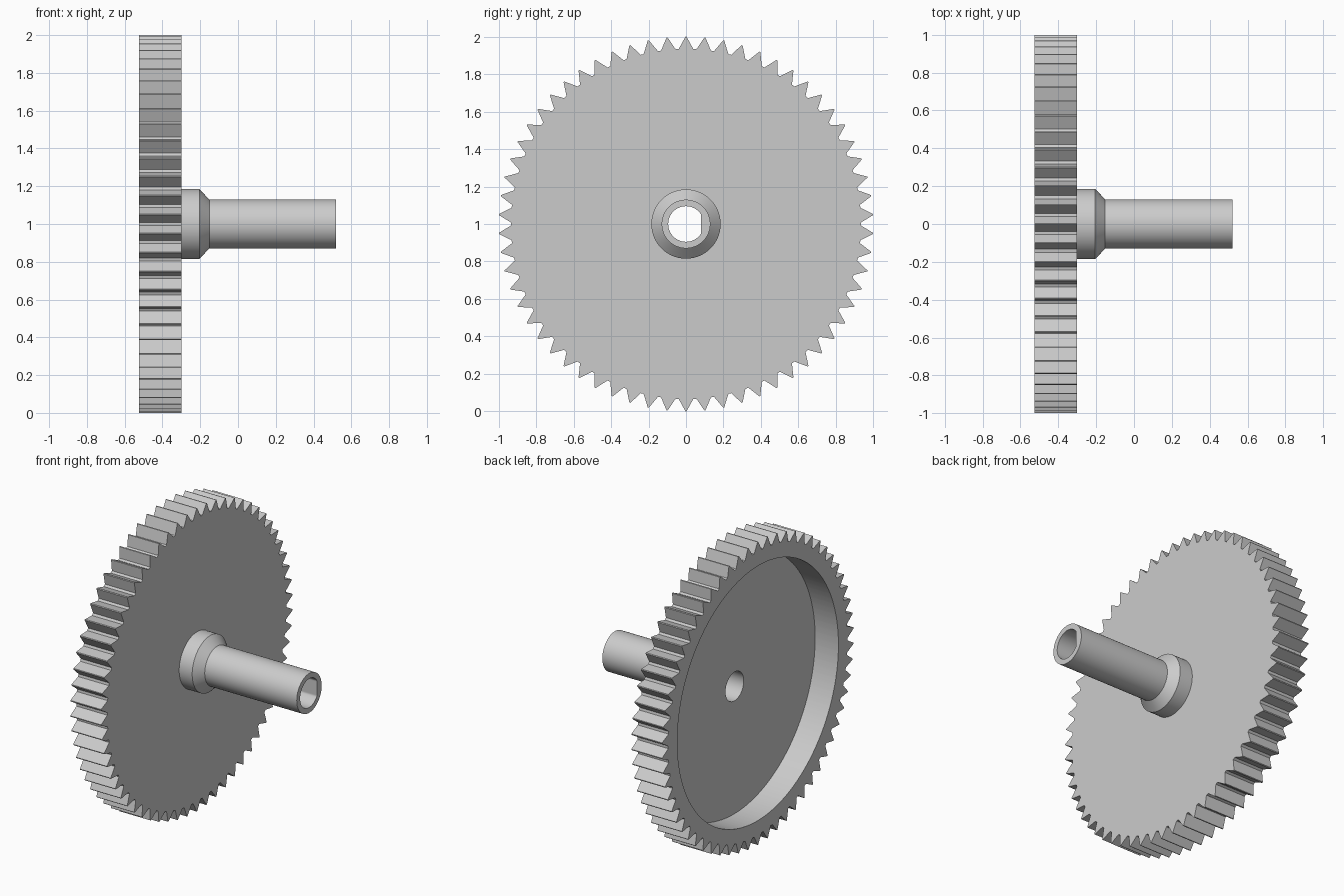
import bpy, bmesh, math

old = bpy.data.objects.get("Cube")
if old:
    bpy.data.objects.remove(old, do_unlink=True)

TEETH = 62
AXIS_Z = 1.0
BACK, FRONT, FLOOR, TIP_END = -0.525, -0.30, -0.355, 0.52
BORE, FLAT = 0.095, 0.08

grey = bpy.data.materials.new("plain grey")
grey.use_nodes = True
grey.diffuse_color = (0.6, 0.6, 0.6, 1)
grey.node_tree.nodes["Principled BSDF"].inputs["Base Color"].default_value = (0.6, 0.6, 0.6, 1)


def circle(r, angles, flat=None):
    """Loop of (y, z) points, optionally cut flat on the +y side."""
    limit = r if flat is None else flat
    return [(min(r * math.cos(a), limit), r * math.sin(a)) for a in angles]


def loft(name, rings):
    """Closed skin through (x, loop) rings that run around the x axis."""
    bm = bmesh.new()
    loops = [[bm.verts.new((x, y, AXIS_Z + z)) for y, z in loop] for x, loop in rings]
    for i, a in enumerate(loops):
        b = loops[(i + 1) % len(loops)]
        for j in range(len(a)):
            k = (j + 1) % len(a)
            bm.faces.new((a[j], a[k], b[k], b[j]))
    bmesh.ops.recalc_face_normals(bm, faces=bm.faces)
    mesh = bpy.data.meshes.new(name)
    bm.to_mesh(mesh)
    bm.free()
    mesh.materials.append(grey)
    obj = bpy.data.objects.new(name, mesh)
    bpy.context.collection.objects.link(obj)
    bpy.ops.object.select_all(action='DESELECT')
    obj.select_set(True)
    bpy.context.view_layer.objects.active = obj
    bpy.ops.object.shade_smooth_by_angle(angle=math.radians(25))
    return obj


# Toothed rim: each tooth is root, tip, tip, root
tooth = [(-0.039, 0.935), (-0.003, 1.0), (0.003, 1.0), (0.039, 0.935)]
angles, outline = [], []
for i in range(TEETH):
    mid = math.pi / 2 + math.tau * i / TEETH
    for offset, r in tooth:
        a = mid + offset / r
        angles.append(a)
        outline.append((r * math.cos(a), r * math.sin(a)))

# Wheel with a deep round recess in its back and a bore in the web
loft("gear_wheel", [
    (BACK, outline), (FRONT, outline),
    (FRONT, circle(BORE, angles)), (FLOOR, circle(BORE, angles)),
    (FLOOR, circle(0.84, angles)), (BACK, circle(0.84, angles)),
])

# Hub, chamfer and hollow shaft with a D-shaped bore
turn = [math.tau * i / 96 for i in range(96)]
loft("hub_and_shaft", [
    (FRONT, circle(0.185, turn)), (-0.205, circle(0.185, turn)),
    (-0.152, circle(0.13, turn)), (TIP_END, circle(0.13, turn)),
    (TIP_END, circle(BORE, turn, FLAT)), (FRONT, circle(BORE, turn, FLAT)),
])
